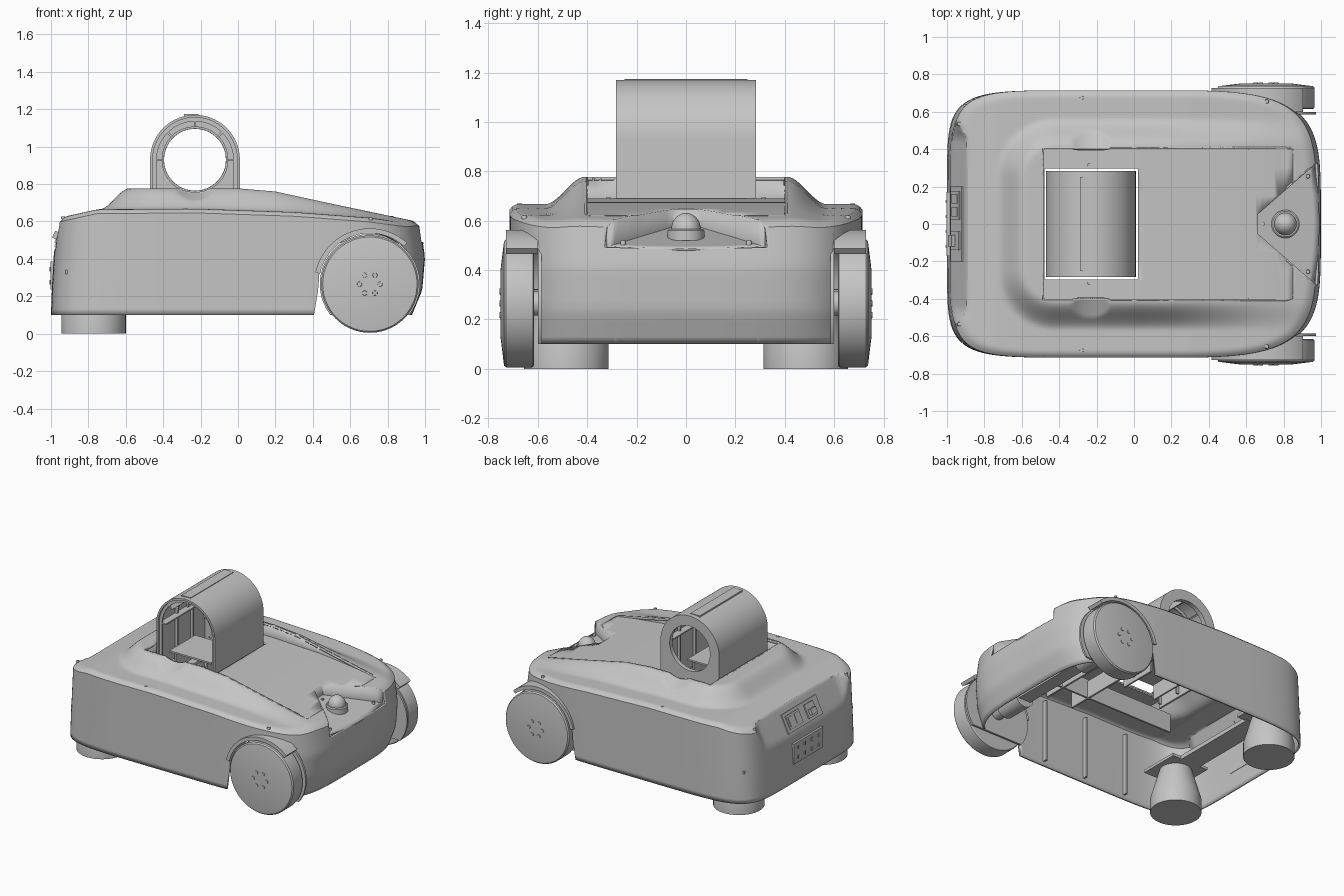
import bpy, bmesh
from math import sin, cos, pi, hypot, sqrt, radians, atan2
from mathutils import Matrix, Vector

if "Cube" in bpy.data.objects:
    bpy.data.objects.remove(bpy.data.objects["Cube"], do_unlink=True)

GREY = (0.56, 0.56, 0.56, 1)
mat = bpy.data.materials.new("plain grey")
mat.use_nodes = True
mat.diffuse_color = GREY
mat.node_tree.nodes["Principled BSDF"].inputs["Base Color"].default_value = GREY


# ---------- helpers ----------
def finish(name, bm, thickness=0):
    bm.normal_update()
    bmesh.ops.recalc_face_normals(bm, faces=bm.faces)
    if bm.calc_volume(signed=True) < 0:
        bmesh.ops.reverse_faces(bm, faces=bm.faces)
    me = bpy.data.meshes.new(name)
    bm.to_mesh(me)
    bm.free()
    me.materials.append(mat)
    ob = bpy.data.objects.new(name, me)
    bpy.context.collection.objects.link(ob)
    if thickness:
        mod = ob.modifiers.new("wall", "SOLIDIFY")
        mod.thickness, mod.offset = thickness, -1
    return ob


def grid(rows, closed=False):
    """Skin equal-length rows of points, optionally joining each row into a ring."""
    bm = bmesh.new()
    rows = [[bm.verts.new(p) for p in row] for row in rows]
    n = len(rows[0])
    for a, b in zip(rows, rows[1:]):
        for i in range(n if closed else n - 1):
            j = (i + 1) % n
            bm.faces.new((a[i], a[j], b[j], b[i]))
    return bm, rows


def loft(name, loops):
    bm, rows = grid(loops, True)
    bm.faces.new(rows[0][::-1])
    bm.faces.new(rows[-1])
    return finish(name, bm)


def carve(bm, planes):
    """Remove the part of a sheet inside a convex region of (point, outward normal) planes."""
    planes = [(Vector(co), Vector(no)) for co, no in planes]

    def inside(count):
        return [f for f in bm.faces
                if all((f.calc_center_median() - co).dot(no) < 1e-6 for co, no in planes[:count])]
    for k, (co, no) in enumerate(planes):
        faces = inside(k)
        edges = {e for f in faces for e in f.edges}
        verts = {v for f in faces for v in f.verts}
        bmesh.ops.bisect_plane(bm, geom=faces + list(edges) + list(verts), dist=1e-5,
                               plane_co=co, plane_no=no)
    bmesh.ops.delete(bm, geom=inside(len(planes)), context="FACES")


def sides(x0, x1, y):
    return [((x0, 0, 0), (-1, 0, 0)), ((x1, 0, 0), (1, 0, 0)),
            ((0, -y, 0), (0, -1, 0)), ((0, y, 0), (0, 1, 0))]


def prism_y(name, pts, y0, y1):
    return loft(name, [[(x, y, z) for x, z in pts] for y in (y0, y1)])


def lathe(name, centre, axis, profile, seg=64):
    """Turn (offset, radius) pairs about the y or z axis through centre."""
    cx, cy, cz = centre
    loops = []
    for h, r in profile:
        ring = [(r * cos(2 * pi * i / seg), r * sin(2 * pi * i / seg)) for i in range(seg)]
        loops.append([(cx + u, cy + h, cz + v) if axis == "y" else (cx + u, cy + v, cz + h)
                      for u, v in ring])
    return loft(name, loops)


def box(name, centre, size, tilt=0):
    bm = bmesh.new()
    m = Matrix.Translation(centre) @ Matrix.Rotation(tilt, 4, "Y") @ Matrix.Diagonal((*size, 1))
    bmesh.ops.create_cube(bm, size=1, matrix=m)
    return finish(name, bm)


def cut(ob, *cutters):
    for c in cutters:
        mod = ob.modifiers.new("cut", "BOOLEAN")
        mod.operation, mod.solver, mod.object = "DIFFERENCE", "EXACT", c
        bpy.context.view_layer.objects.active = ob
        bpy.ops.object.modifier_apply(modifier=mod.name)
        bpy.data.objects.remove(c, do_unlink=True)


def step(a, b, v):
    t = min(1, max(0, (v - a) / (b - a)))
    return t * t * (3 - 2 * t)


def along(pts, x):
    for (x0, z0), (x1, z1) in zip(pts, pts[1:]):
        if x <= x1:
            return z0 + (z1 - z0) * max(0, (x - x0) / (x1 - x0))
    return pts[-1][1]


# ---------- body surfaces ----------
RIM = [(-1, .61), (-.75, .665), (-.2, .667), (.3, .65), (.7, .62), (1, .58)]
HUMP = [(0, .777), (.2, .76), (.5, .695), (.8, .632), (1, .59)]
FLOOR = [(-.48, .69), (0, .69), (.4, .675), (.7, .642), (.9, .61)]
RIGHT = [(0, .93), (.28, .985), (.65, 1), (1, .975)]
LEFT = [(0, 1), (.28, .995), (.65, .985), (1, .975)]
DUCT_X, DUCT_Z = -.23, .93
AXLE = (.705, .265)
END = .85


def cover(x, y):
    base = along(RIM, x)
    d = hypot(max(0, -.42 - x), max(0, abs(y) - .25))
    z = base + (along(HUMP, x) - base) * (1 - step(.16, .32, d))
    r = .165 + .45 * (abs(y) - .38)
    dx = abs(x - DUCT_X)
    if abs(y) > .3 and dx < r:          # flared air channel beside the duct
        z = max(base, min(z, DUCT_Z - sqrt(r * r - dx * dx)))
    return z


def deck(x, y):
    return cover(x, y) if x > END - .01 else min(along(FLOOR, x), cover(x, y))


def rear_slope(x, y, z):
    """Press points beyond the sloping rear control face back onto it."""
    d = (x + .88) * -.901 + (z - .66) * .432 - .5 * max(0, abs(y) - .46)
    d = max(0, d)
    return x + .901 * d, y, z - .432 * d


# ---------- body shell with wheel arches ----------
ARCH_REAR, ARCH_FRONT = atan2(.713, .44), atan2(.6, .89)
angles = [-pi + 2 * pi * i / 288 for i in range(288)]
angles += [s * a + e for a in (ARCH_REAR, ARCH_FRONT) for s in (-1, 1) for e in (-.002, .002)]
columns = []
for a in sorted(angles):
    c, s = cos(a), sin(a)
    n = 7 if c < 0 else 4.5
    r = (abs(c) ** n + abs(s / .715) ** n) ** (-1 / n)
    x, y = r * c, r * s
    low, high = .1, cover(x * .975, y) - .022
    if ARCH_FRONT < abs(a) < ARCH_REAR:
        low = AXLE[1] + sqrt(max(0, .275 ** 2 - (x - AXLE[0]) ** 2))
    column = []
    for i in range(16):
        z = low + (high - low) * i / 16
        k = along(RIGHT if x > 0 else LEFT, (z - .1) / (high - .1))
        column.append(rear_slope(x * k, y, z))
    for i in range(54):
        t = 1 - i / 56
        u, v = x * t * .975, y * t
        column.append(rear_slope(u, v, cover(u, v) - .022 * max(0, (t - .95) / .05) ** 2))
    columns.append(column)

NOTCH = [((.66, 0, 0), (-1, 0, 0)), ((.66, .05, 0), (-.27, .31, 0)),
         ((.66, -.05, 0), (-.27, -.31, 0)), ((.72, 0, .56), (-.263, 0, -1))]
shell, _ = grid(zip(*columns), True)
carve(shell, sides(-.48, END, .4))
carve(shell, NOTCH)
finish("body_shell", shell, .014)

# ---------- recessed deck with duct opening ----------
YS = (-.4, -.3, -.15, 0, .15, .3, .4)
rows = [[(-.48, y, cover(-.48, y)) for y in (-.4, *YS, .4)]]
for i in range(41):
    x = -.48 + (END + .48) * i / 40
    rows.append([(x, -.4, cover(x, .4))] + [(x, y, deck(x, y)) for y in YS]
                + [(x, .4, cover(x, .4))])
recess, _ = grid(rows)
bmesh.ops.remove_doubles(recess, verts=recess.verts, dist=1e-5)
carve(recess, sides(-.479, .022, .296))
carve(recess, NOTCH)
finish("recessed_deck", recess, .012)

# ---------- beacon notch ----------
rows = [[(.66, y, deck(.66, y)) for y in (-.05, -.05, -.025, 0, .025, .05, .05)]]
for i in range(11):
    t = i / 10
    x, y = .66 + .305 * t, .05 + .2656 * t
    lip = deck(x, y) - (.02 if i == 10 else 0)
    base = []
    for f in (-1, -.5, 0, .5, 1):
        u = x + .028 * t * (1 - f * f)
        base.append((u, y * f, .56 - .263 * (u - .72)))
    rows.append([(x, -y, lip)] + base + [(x, y, lip)])
liner, _ = grid(rows)
bmesh.ops.remove_doubles(liner, verts=liner.verts, dist=1e-5)
finish("beacon_notch", liner, .01)


# ---------- wheels, fenders, drive ----------
def arc(r, a0, a1, n=32):
    return [(AXLE[0] + r * cos(radians(a0 + (a1 - a0) * i / n)),
             AXLE[1] + r * sin(radians(a0 + (a1 - a0) * i / n))) for i in range(n + 1)]


for s, side in ((-1, "right"), (1, "left")):
    hub = (AXLE[0], 0, AXLE[1])
    lathe(side + "_wheel", hub, "y", [(s * y, r) for y, r in (
        (.615, .25), (.62, .258), (.63, .26), (.728, .26), (.737, .252), (.752, .13), (.752, .02))], 96)
    for i in range(6):
        x, z = .055 * cos(i * pi / 3), .055 * sin(i * pi / 3)
        lathe(side + "_hub_bolt", (AXLE[0] + x, s * .75, AXLE[1] + z), "y",
              [(0, .014), (s * .006, .012)], 12)
    prism_y(side + "_fender", arc(.272, 48, 168) + arc(.298, 168, 48), s * .6, s * .728)
    prism_y(side + "_well_back", arc(.268, -38, 218), s * .585, s * .6)
    lathe(side + "_motor", hub, "y", [(s * .3, .075), (s * .5, .075), (s * .5, .05), (s * .62, .05)], 32)
    # casters
    lathe(side + "_caster", (-.772, s * .485, 0), "z", [(0, .172), (.1, .172), (.32, .11)])
    box(side + "_caster_plate", (-.772, s * .485, .33), (.3, .3, .02))
    # inside stiffeners
    box(side + "_long_rib", (0, s * .34, .56), (1.2, .014, .14))
    for x in (-.5, -.15, .2):
        box(side + "_wall_rib", (x, s * .685, .36), (.014, .03, .46))
    # cover screws
    for x, y in ((-.935, .535), (-.28, .675), (.71, .655)):
        lathe(side + "_screw", (x, s * y, cover(x, y) - .012), "z", [(0, .012), (.014, .01)], 12)
    lathe(side + "_opening_screw", (-.24, s * .315, .685), "z", [(0, .01), (.009, .008)], 12)
    lathe(side + "_beacon_screw", (.93, s * .255, .5), "z", [(0, .012), (.02, .01)], 12)

for x in (.12, .34, .55):
    box("cross_rib", (x, 0, .55), (.014, 1, .13))
box("drive_beam", (AXLE[0], 0, .265), (.1, 1, .05))
box("rear_cross_beam", (-.772, 0, .33), (.16, .7, .03))


# ---------- duct ----------
def arch(r, bottom):
    top = [(DUCT_X + r * cos(pi * i / 40), DUCT_Z + r * sin(pi * i / 40)) for i in range(41)]
    return [(DUCT_X + r, bottom)] + top + [(DUCT_X - r, bottom)]


duct = prism_y("duct", arch(.24, .6), -.284, .284)
cut(duct, prism_y("duct_inside", arch(.226, .5), -.4, .266),
    lathe("duct_hole", (DUCT_X, .3, DUCT_Z), "y", [(-.1, .165), (.1, .165)]))
for y in (-.262, -.08, .1):
    rib = prism_y("duct_arch_rib", arch(.228, .62), y - .005, y + .005)
    cut(rib, prism_y("rib_inside", arch(.205, .5), -1, 1))
for i in range(5):
    a = i * pi / 4
    box("duct_long_rib", (DUCT_X + .202 * cos(a), 0, DUCT_Z + .202 * sin(a)), (.055, .53, .01), -a)
lip = lathe("duct_hole_lip", (DUCT_X, .25, DUCT_Z), "y", [(0, .178), (.02, .178)])
cut(lip, lathe("lip_hole", (DUCT_X, .25, DUCT_Z), "y", [(-.1, .166), (.1, .166)]))
box("duct_seam_strip", (-.25, 0, 1.168), (.075, .5, .012))
box("duct_shelf", (-.23, -.08, .72), (.34, .3, .012))
for x in (-.36, -.1):
    box("shelf_bracket", (x, -.08, .66), (.012, .28, .12))

# ---------- beacon ----------
lathe("beacon_base", (.81, 0, .52), "z", [(0, .075), (.04, .075), (.046, .068)])
lathe("beacon_dome", (.81, 0, .565), "z",
      [(.066 * sin(i * pi / 20), .06 * cos(i * pi / 20)) for i in range(10)], 48)
lathe("beacon_apex_screw", (.69, 0, .56), "z", [(0, .01), (.016, .01)], 12)

# ---------- rear controls ----------
TILT = radians(25.6)


def on_slope(name, y, z, w, h, depth):
    box(name, (-.88 - .48 * (.66 - z), y, z), (depth, w, h), TILT)


on_slope("control_panel", 0, .525, .4, .14, .016)
on_slope("socket_frame", .1, .525, .15, .1, .03)
for y in (.065, .135):
    on_slope("socket", y, .525, .05, .07, .038)
on_slope("switch_base", -.09, .525, .1, .1, .035)
on_slope("switch_lever", -.09, .515, .06, .04, .08)
box("connector_plate", (-.99, 0, .31), (.024, .34, .15))
for z in (.275, .345):
    for y in (-.12, -.04, .04, .12):
        lathe("connector_bolt", (-.996, y, z), "z", [(-.012, .012), (.012, .012)], 12)

# ---------- shading ----------
bpy.ops.object.select_all(action="DESELECT")
for ob in bpy.context.scene.objects:
    if ob.type == "MESH" and mat.name in ob.data.materials:
        ob.select_set(True)
        bpy.context.view_layer.objects.active = ob
bpy.ops.object.shade_smooth_by_angle(angle=radians(30))
